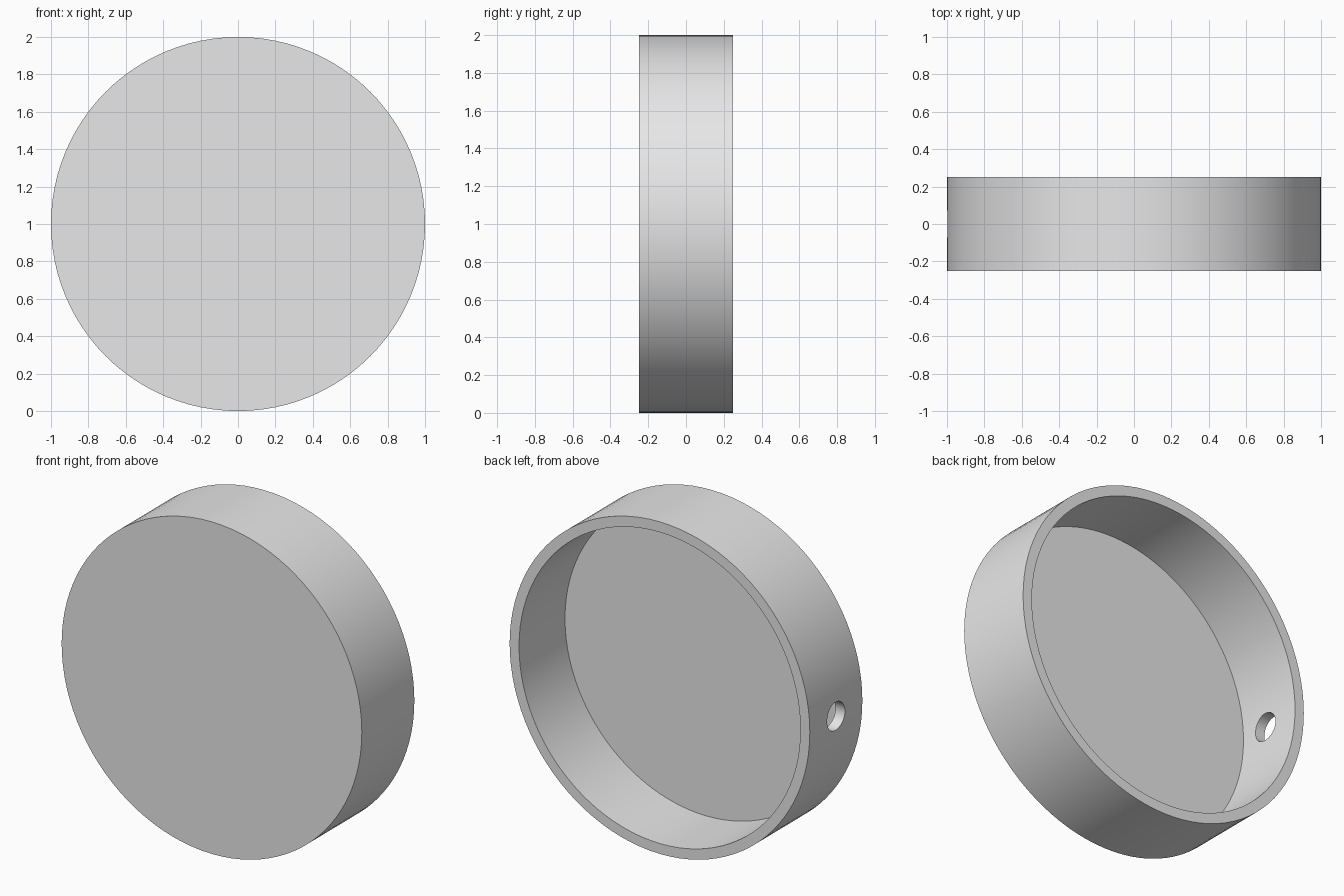
import bpy
import math

RADIUS, DEPTH, WALL, HOLE = 1.0, 0.5, 0.0625, 0.085

cube = bpy.data.objects.get("Cube")
if cube:
    bpy.data.objects.remove(cube, do_unlink=True)

grey = bpy.data.materials.new("light_grey")
grey.use_nodes = True
grey.diffuse_color = (0.8, 0.8, 0.8, 1)
grey.node_tree.nodes["Principled BSDF"].inputs["Base Color"].default_value = (0.8, 0.8, 0.8, 1)


def cylinder(name, radius, depth, location, rotation, sides):
    bpy.ops.mesh.primitive_cylinder_add(vertices=sides, radius=radius, depth=depth,
                                        location=location, rotation=rotation)
    obj = bpy.context.object
    obj.name = name
    obj.data.materials.append(grey)
    return obj


def cut(target, cutter):
    mod = target.modifiers.new("cut", "BOOLEAN")
    mod.operation = "DIFFERENCE"
    mod.solver = "EXACT"
    mod.object = cutter
    bpy.context.view_layer.objects.active = target
    bpy.ops.object.modifier_apply(modifier=mod.name)
    bpy.data.objects.remove(cutter, do_unlink=True)


along_y = (math.pi / 2, 0, 0)
along_x = (0, math.pi / 2, 0)

# Round shell with a closed front
shell = cylinder("round_shell", RADIUS, DEPTH, (0, 0, RADIUS), along_y, 96)

# Hollow, open at the back
cut(shell, cylinder("hollow_cutter", RADIUS - WALL, DEPTH, (0, WALL, RADIUS), along_y, 96))

# Cable hole through the side wall
cut(shell, cylinder("hole_cutter", HOLE, 0.4, (-RADIUS, 0, RADIUS), along_x, 32))

# Smooth walls, crisp rims
bpy.ops.object.select_all(action="DESELECT")
shell.select_set(True)
bpy.context.view_layer.objects.active = shell
bpy.ops.object.shade_smooth_by_angle(angle=math.radians(30))
